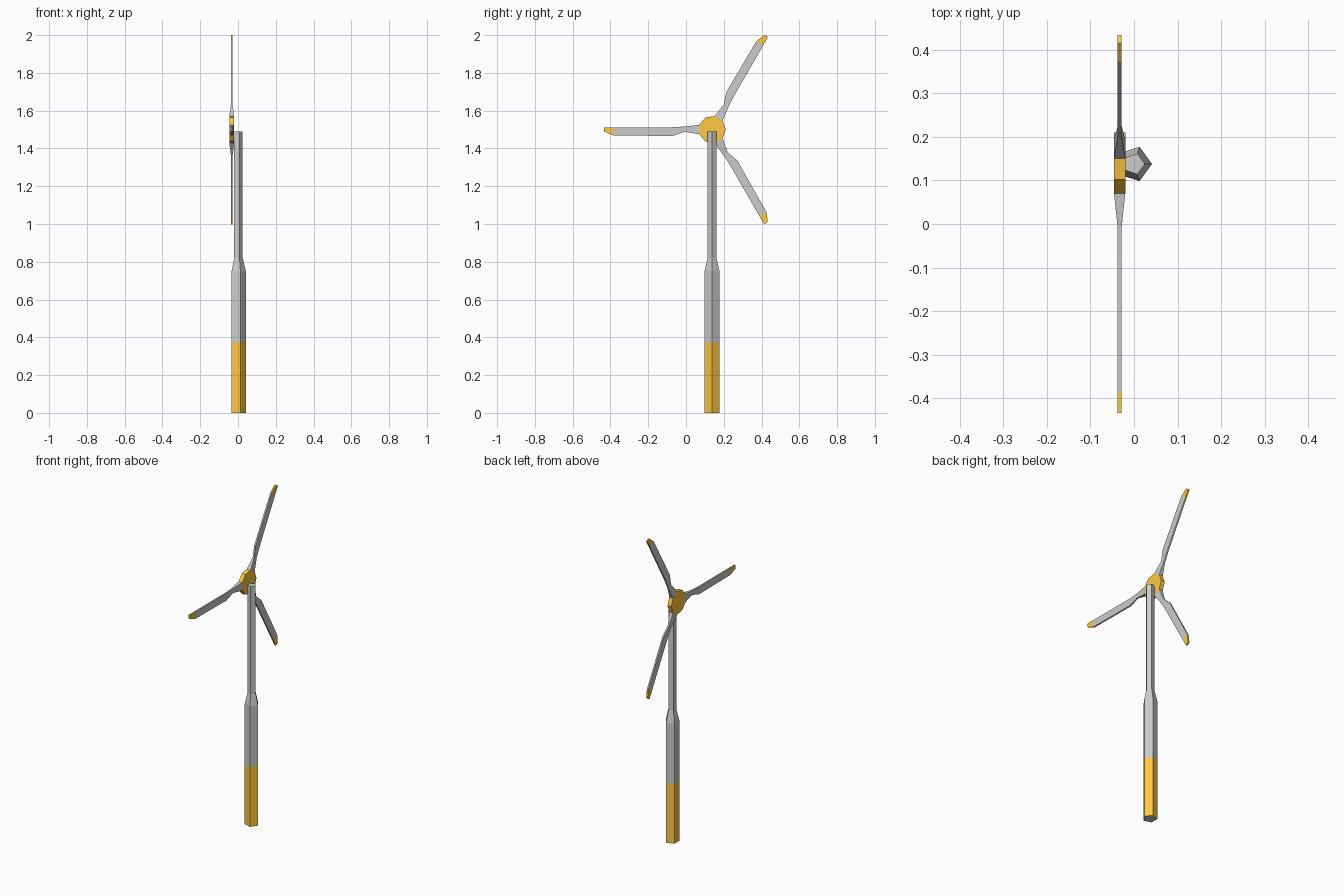
import bpy, bmesh
from math import radians, cos, sin, tau
from mathutils import Matrix

if "Cube" in bpy.data.objects:
    bpy.data.objects.remove(bpy.data.objects["Cube"])

orange = bpy.data.materials.new("orange_paint")
orange.diffuse_color = (1.0, 0.58, 0.05, 1)
orange.use_nodes = True
orange.node_tree.nodes["Principled BSDF"].inputs["Base Color"].default_value = orange.diffuse_color
grey = bpy.data.materials.new("grey_paint")
grey.diffuse_color = (0.8, 0.8, 0.8, 1)
grey.use_nodes = True
grey.node_tree.nodes["Principled BSDF"].inputs["Base Color"].default_value = grey.diffuse_color

CENTRE_Y, HUB_Z, ROTOR_X = 0.138, 1.5, -0.033


def loft(name, rings, orange_spans=(), cap_start=True, orange_end=False):
    """Skin a list of rings; the listed spans between rings are orange."""
    bm = bmesh.new()
    loops = [[bm.verts.new(p) for p in ring] for ring in rings]
    n = len(rings[0])
    for i in range(len(loops) - 1):
        for j in range(n):
            k = (j + 1) % n
            f = bm.faces.new((loops[i][j], loops[i][k], loops[i + 1][k], loops[i + 1][j]))
            f.material_index = int(i in orange_spans)
    if cap_start:
        bm.faces.new(loops[0][::-1])
    bm.faces.new(loops[-1]).material_index = int(orange_end)
    bmesh.ops.recalc_face_normals(bm, faces=bm.faces[:])
    mesh = bpy.data.meshes.new(name)
    bm.to_mesh(mesh)
    bm.free()
    mesh.materials.append(grey)
    mesh.materials.append(orange)
    obj = bpy.data.objects.new(name, mesh)
    bpy.context.collection.objects.link(obj)
    return obj


def polygon(n, r, z):
    return [(r * cos(tau * i / n), r * sin(tau * i / n), z) for i in range(n)]


# Five-sided tower with an orange foot and a stepped-in upper half
tower = loft("tower", [polygon(5, r, z) for r, z in
                       ((0.0415, 0), (0.0415, 0.372), (0.0415, 0.75),
                        (0.025, 0.82), (0.025, 1.49))], orange_spans=(0,))
tower.location = (0, CENTRE_Y, 0)

# Nine-sided hub disc, axis along x
bpy.ops.mesh.primitive_cylinder_add(vertices=9, radius=0.0725, depth=0.026)
hub = bpy.context.object
hub.name = "hub"
hub.data.materials.append(orange)
# put one corner on +y so that a flat faces each blade
corner = max(hub.data.vertices, key=lambda v: v.co.y)
hub.data.transform(Matrix.Rotation(radians(90), 4, 'Y'))
want = max(hub.data.vertices, key=lambda v: v.co.y)
if want.co.y < 0.0724:
    hub.data.transform(Matrix.Rotation(radians(90), 4, 'X'))
hub.location = (ROTOR_X, CENTRE_Y, HUB_Z)

# Blades: (distance from hub, leading edge, trailing edge, half thickness)
stations = ((0.068, -0.0248, 0.0248, 0.013), (0.145, -0.016, 0.012, 0.0047),
            (0.21, -0.012, 0.034, 0.0047), (0.523, -0.012, 0.031, 0.0047),
            (0.572, -0.012, 0.010, 0.0047))
blade_rings = [[(-h, r, a), (h, r, a), (h, r, b), (-h, r, b)] for r, a, b, h in stations]
for number, angle in enumerate((60, 180, 300), 1):
    blade = loft(f"blade_{number}", blade_rings, orange_spans=(3,),
                 cap_start=False, orange_end=True)
    blade.location = (ROTOR_X, CENTRE_Y, HUB_Z)
    blade.rotation_euler.x = radians(angle)
